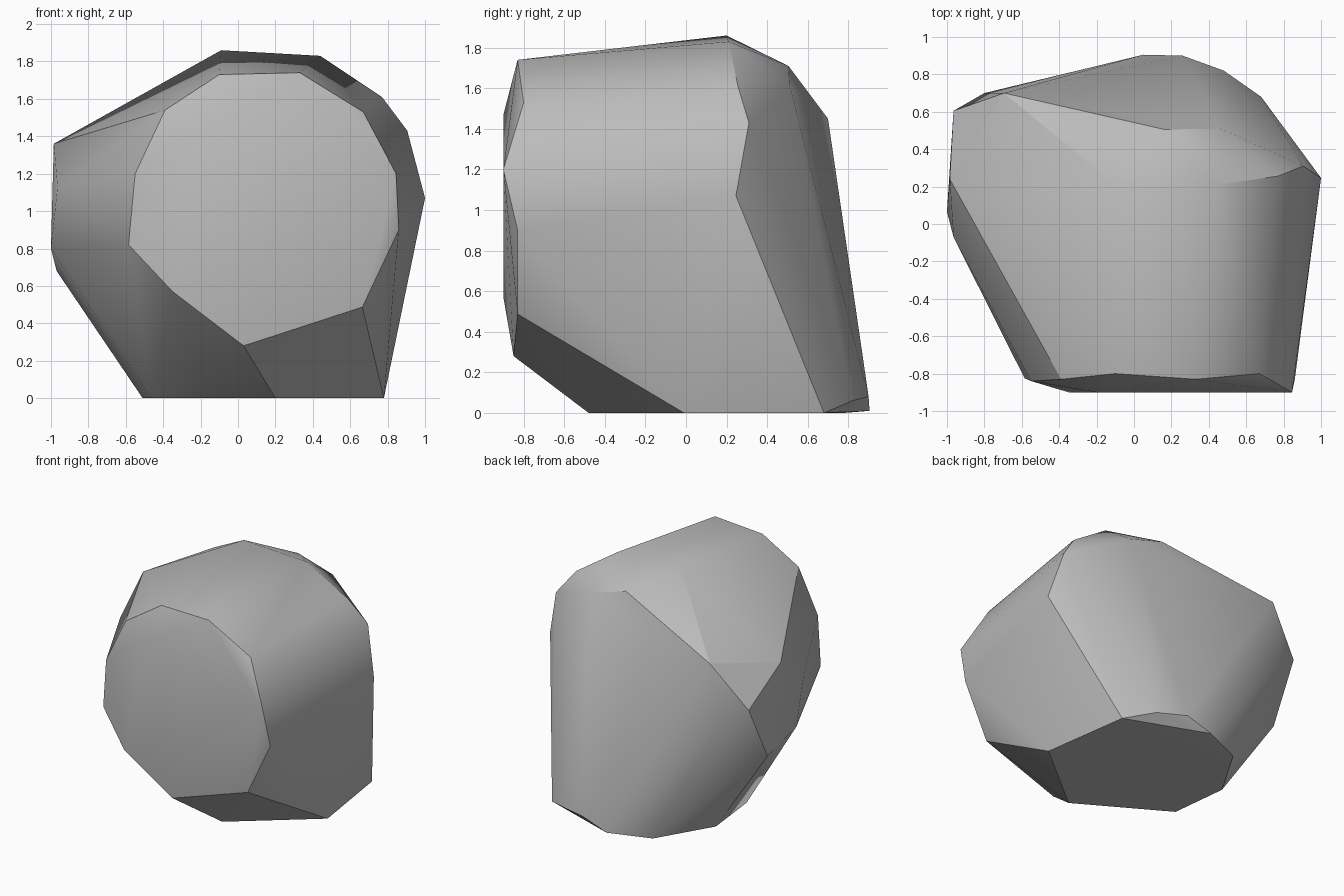
import bpy, bmesh, math

cube = bpy.data.objects.get("Cube")
if cube:
    bpy.data.objects.remove(cube, do_unlink=True)

# Stone material
stone = bpy.data.materials.new("stone_grey")
stone.use_nodes = True
colour = (0.5, 0.5, 0.5, 1.0)
stone.diffuse_color = colour
bsdf = stone.node_tree.nodes["Principled BSDF"]
bsdf.inputs["Base Color"].default_value = colour
bsdf.inputs["Roughness"].default_value = 0.8

# Broad chipped face at the front
front_face = [
    (-0.10, -0.80, 1.73), (0.33, -0.83, 1.74), (0.67, -0.80, 1.53),
    (0.845, -0.90, 1.20), (0.86, -0.83, 0.90), (0.665, -0.83, 0.487),
    (0.03, -0.85, 0.28), (-0.35, -0.90, 0.57), (-0.585, -0.825, 0.82),
    (-0.55, -0.84, 1.20), (-0.39, -0.83, 1.54), (-0.2, -0.90, 1.47),
]
# Flat underside and the small bevel behind it
underside = [
    (0.20, -0.48, 0), (0.78, -0.01, 0), (0.68, 0.68, 0), (0.05, 0.905, 0.01),
    (-0.26, 0.78, 0), (-0.51, 0.36, 0), (-0.46, -0.09, 0),
    (0.48, 0.82, 0.06), (0.26, 0.90, 0.08),
]
# Ridge over the top and down the +x side
ridge = [
    (-0.09, 0.20, 1.86), (0.44, 0.21, 1.83), (0.77, 0.256, 1.61),
    (0.905, 0.31, 1.43), (1.00, 0.246, 1.07),
    (0.165, 0.505, 1.71), (0.46, 0.51, 1.62),
]
# Knobbly corner on the -x side
side_corner = [
    (-0.695, 0.70, 1.45), (-0.985, 0.24, 1.36), (-0.965, 0.605, 1.12),
    (-0.80, 0.70, 1.01), (-0.965, -0.07, 1.13), (-1.00, 0.065, 0.80),
    (-0.97, 0.38, 0.68),
]

# Wrap the corners in a convex shell
bm = bmesh.new()
for p in front_face + underside + ridge + side_corner:
    bm.verts.new(p)
hull = bmesh.ops.convex_hull(bm, input=bm.verts[:])
loose = {g for g in hull["geom_interior"] + hull["geom_unused"]
         if isinstance(g, bmesh.types.BMVert)}
bmesh.ops.delete(bm, geom=list(loose), context="VERTS")
bmesh.ops.dissolve_limit(bm, angle_limit=math.radians(1),
                         verts=bm.verts[:], edges=bm.edges[:])
bmesh.ops.recalc_face_normals(bm, faces=bm.faces[:])

mesh = bpy.data.meshes.new("boulder")
bm.to_mesh(mesh)
bm.free()
mesh.materials.append(stone)
boulder = bpy.data.objects.new("boulder", mesh)
bpy.context.collection.objects.link(boulder)

# Soft facets with crisp chipped edges
bpy.ops.object.select_all(action="DESELECT")
boulder.select_set(True)
bpy.context.view_layer.objects.active = boulder
bpy.ops.object.shade_smooth_by_angle(angle=math.radians(30))
